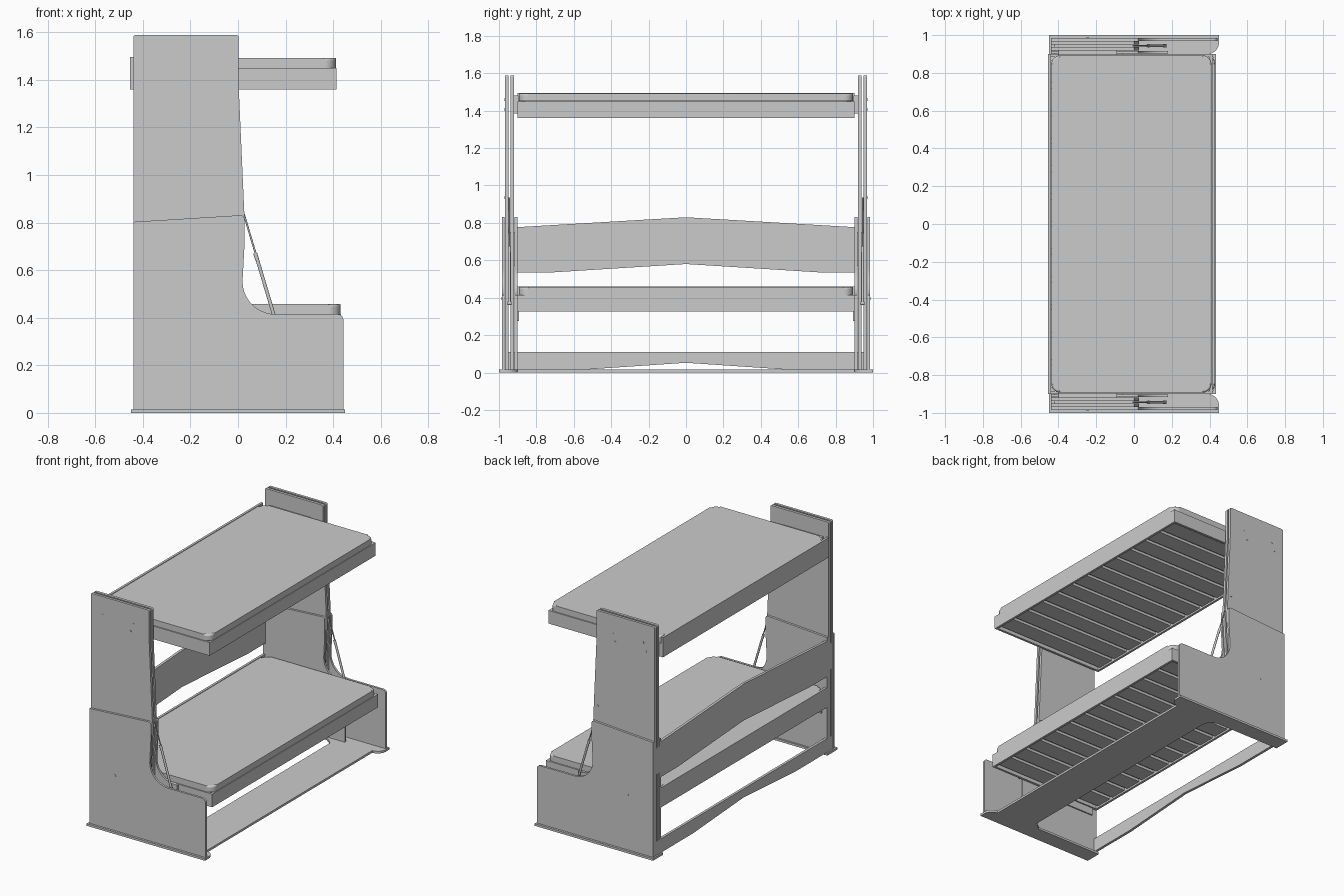
import bpy, bmesh, math
from mathutils import Vector

if "Cube" in bpy.data.objects:
    bpy.data.objects.remove(bpy.data.objects["Cube"])


def finish(name, bm, smooth=False):
    bmesh.ops.recalc_face_normals(bm, faces=bm.faces)
    me = bpy.data.meshes.new(name)
    bm.to_mesh(me)
    bm.free()
    ob = bpy.data.objects.new(name, me)
    bpy.context.collection.objects.link(ob)
    if smooth:
        bpy.ops.object.select_all(action='DESELECT')
        ob.select_set(True)
        bpy.context.view_layer.objects.active = ob
        bpy.ops.object.shade_smooth_by_angle(angle=math.radians(35))
        # keep the large faces flat
        ob.modifiers.new("weighted", 'WEIGHTED_NORMAL').keep_sharp = True
    return ob


def prism(name, pts, axis, a, b, smooth=False, bevel=0):
    """Extrude a 2D outline along an axis from a to b."""
    put = {'X': lambda p, t: (t, p[0], p[1]),
           'Y': lambda p, t: (p[0], t, p[1]),
           'Z': lambda p, t: (p[0], p[1], t)}[axis]
    bm = bmesh.new()
    lo = [bm.verts.new(put(p, a)) for p in pts]
    hi = [bm.verts.new(put(p, b)) for p in pts]
    bm.faces.new(lo)
    top = bm.faces.new(hi)
    n = len(pts)
    for i in range(n):
        bm.faces.new((lo[i], lo[(i + 1) % n], hi[(i + 1) % n], hi[i]))
    if bevel:
        bmesh.ops.bevel(bm, geom=list(top.edges), offset=bevel, segments=4,
                        profile=0.5, affect='EDGES')
    return finish(name, bm, smooth)


def box(name, x0, x1, y0, y1, z0, z1):
    return prism(name, [(x0, y0), (x1, y0), (x1, y1), (x0, y1)], 'Z', z0, z1)


def rod(name, p, q, r, n=14):
    p, q = Vector(p), Vector(q)
    d = q - p
    bm = bmesh.new()
    bmesh.ops.create_cone(bm, cap_ends=True, segments=n, radius1=r, radius2=r, depth=d.length)
    bm.transform(Vector((0, 0, 1)).rotation_difference(d).to_matrix().to_4x4())
    bmesh.ops.translate(bm, verts=bm.verts, vec=(p + q) / 2)
    return finish(name, bm, True)


def arc(cx, cy, r, a0, a1, n=8):
    return [(cx + r * math.cos(math.radians(a0 + (a1 - a0) * i / n)),
             cy + r * math.sin(math.radians(a0 + (a1 - a0) * i / n))) for i in range(n + 1)]


def rounded(x0, x1, y0, y1, r):
    return (arc(x1 - r, y1 - r, r, 0, 90) + arc(x0 + r, y1 - r, r, 90, 180)
            + arc(x0 + r, y0 + r, r, 180, 270) + arc(x1 - r, y0 + r, r, 270, 360))


# end panel outlines in x, z
curve = (arc(0.157, 0.553, 0.138, 270, 180, 10)
         + [(0.027, 0.7), (0.027, 0.82)] + arc(0.012, 0.816, 0.015, 0, 90, 4)
         + [(-0.44, 0.803)])
lower_outer = [(-0.44, 0.015), (0.443, 0.015)] + arc(0.418, 0.39, 0.025, 0, 90, 5) + curve
lower_inner = [(-0.44, 0.015), (0.18, 0.015), (0.18, 0.415)] + curve
upper = ([(-0.44, 0.015), (0.01, 0.015), (0.012, 0.55), (0.027, 0.83), (0.003, 1.37)]
         + arc(-0.007, 1.578, 0.01, 0, 90, 4) + arc(-0.43, 1.578, 0.01, 90, 180, 4))
upper_bolts = [(-0.35, 1.46), (-0.37, 1.405), (-0.12, 1.46), (-0.14, 1.405), (-0.005, 0.935)]

for s, side in ((-1, "front"), (1, "back")):
    # double sheets of the fixed and the lifting panels
    prism(f"lower_panel_outer_{side}", lower_outer, 'Y', s * 0.970, s * 0.985, True)
    prism(f"lower_panel_inner_{side}", lower_inner, 'Y', s * 0.902, s * 0.917, True)
    prism(f"upper_panel_outer_{side}", upper, 'Y', s * 0.950, s * 0.968, True)
    prism(f"upper_panel_inner_{side}", upper, 'Y', s * 0.919, s * 0.938, True)
    # bolts
    for x, z in upper_bolts:
        rod(f"upper_bolt_{side}", (x, s * 0.96, z), (x, s * 0.970, z), 0.008)
    rod(f"lower_bolt_{side}", (-0.245, s * 0.975, 0.395), (-0.245, s * 0.987, 0.395), 0.008)
    # gas strut between the sheets
    y = s * 0.944
    rod(f"strut_rod_{side}", (-0.005, y, 0.935), (0.08, y, 0.65), 0.004)
    rod(f"strut_collar_{side}", (0.072, y, 0.672), (0.081, y, 0.642), 0.0085)
    rod(f"strut_cylinder_{side}", (0.078, y, 0.655), (0.163, y, 0.37), 0.0075)
    rod(f"strut_pin_{side}", (0.163, s * 0.934, 0.37), (0.163, s * 0.954, 0.37), 0.009)
    # brackets carrying the beds
    box(f"upper_bracket_{side}", -0.40, -0.09, s * 0.895, s * 0.92, 1.385, 1.48)
    box(f"lower_ledge_{side}", -0.40, -0.06, s * 0.893, s * 0.904, 0.275, 0.40)

# one-piece floor plate: two feet joined by a front tread
foot = [(-0.45, 1.0), (0.45, 1.0)] + arc(0.39, 0.96, 0.06, 0, -90, 6)
tail = [(0.11, 0.84), (0.08, 0.87), (0.05, 0.89), (-0.45, 0.89)]
outline = (foot + [(0.39, 0.87), (0.39, -0.87)] + [(x, -y) for x, y in reversed(foot)]
           + [(x, -y) for x, y in reversed(tail)] + tail)
prism("floor_plate", outline, 'Z', 0, 0.015)

# back boards with peaked edges, in y, z
prism("backrest", [(-0.902, 0.535), (-0.72, 0.535), (0, 0.58), (0.72, 0.535), (0.902, 0.535),
                   (0.902, 0.777), (0, 0.83), (-0.902, 0.777)], 'X', -0.44, -0.422)
prism("bottom_rail", [(-0.965, 0.015), (-0.55, 0.015), (0, 0.052), (0.55, 0.015), (0.965, 0.015),
                      (0.965, 0.11), (-0.965, 0.11)], 'X', -0.44, -0.422)
for s in (-1, 1):
    box("backrest_tenon", -0.44, -0.422, s * 0.902, s * 0.96, 0.57, 0.75)


def bed(name, x0, x1, z):
    """Framed bed with slats and mattress; z is the underside."""
    t = 0.016
    box(name + "_back_rail", x0, x0 + t, -0.9, 0.9, z, z + 0.135)
    box(name + "_front_rail", x1 - t, x1, -0.9, 0.9, z, z + 0.09)
    for s in (-1, 1):
        box(name + "_end_rail", x0 + t, x1 - t, s * 0.9, s * (0.9 - t), z, z + 0.09)
    count, span = 12, 1.76
    for i in range(count):
        y = -span / 2 + span * (i + 0.5) / count
        box(name + "_slat", x0 + t, x1 - t, y - 0.06, y + 0.06, z + 0.012, z + 0.03)
    # mattress: tucked body, wider rounded top cushion
    prism(name + "_mattress", rounded(x0 + t + 0.001, x1 - t - 0.001, -0.883, 0.883, 0.05),
          'Z', z + 0.03, z + 0.092, True)
    prism(name + "_mattress_top", rounded(x0 + t + 0.001, x1 - 0.004, -0.893, 0.893, 0.05),
          'Z', z + 0.0905, z + 0.132, True, 0.012)


bed("upper_bed", -0.455, 0.415, 1.36)
bed("lower_bed", -0.44, 0.434, 0.325)
